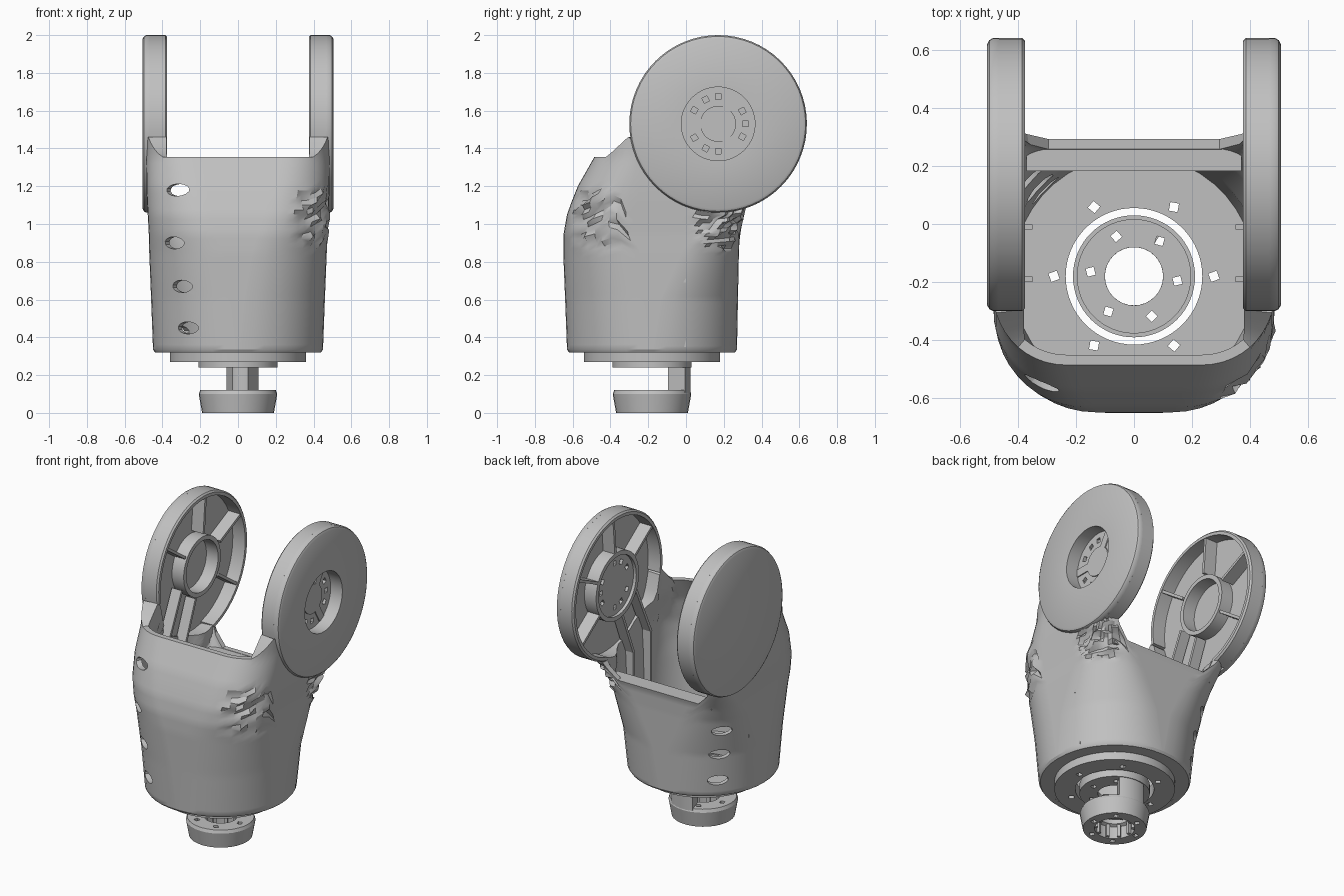
import bpy, bmesh, math, random
from mathutils import Matrix, Vector

random.seed(4)
if "Cube" in bpy.data.objects:
    bpy.data.objects.remove(bpy.data.objects["Cube"])

grey = bpy.data.materials.new("plain_grey")
grey.use_nodes = True
grey.diffuse_color = (0.53, 0.53, 0.53, 1)
grey.node_tree.nodes["Principled BSDF"].inputs["Base Color"].default_value = grey.diffuse_color

BASE_Y = -0.18               # axis of the base
DISC_Y, DISC_Z = 0.17, 1.53  # axis of the two discs
parts = []


def finish(name, bm):
    bmesh.ops.remove_doubles(bm, verts=bm.verts, dist=1e-5)
    bmesh.ops.recalc_face_normals(bm, faces=bm.faces)
    mesh = bpy.data.meshes.new(name)
    bm.to_mesh(mesh)
    bm.free()
    mesh.materials.append(grey)
    ob = bpy.data.objects.new(name, mesh)
    bpy.context.collection.objects.link(ob)
    parts.append(ob)
    return ob


def activate(ob):
    bpy.ops.object.select_all(action='DESELECT')
    ob.select_set(True)
    bpy.context.view_layer.objects.active = ob


def lathe(name, profile, axis, start=0, end=360, steps=64, side=1):
    """Revolve a closed (radius, offset) profile about the base or disc axis."""
    bm = bmesh.new()
    full = end - start >= 360
    rows = []
    for i in range(steps if full else steps + 1):
        a = math.radians(start + (end - start) * i / steps)
        c, s = math.cos(a), math.sin(a)
        if axis == 'X':
            pts = [(h * side, DISC_Y + r * c, DISC_Z + r * s) for r, h in profile]
        else:
            pts = [(r * c, BASE_Y + r * s, h) for r, h in profile]
        rows.append([bm.verts.new(p) for p in pts])
    n = len(profile)
    for i in range(steps):
        a, b = rows[i], rows[(i + 1) % len(rows)]
        for j in range(n):
            k = (j + 1) % n
            if profile[j][0] or profile[k][0]:
                bm.faces.new((a[j], a[k], b[k], b[j]))
    if not full:
        bm.faces.new(rows[0])
        bm.faces.new(rows[-1])
    return finish(name, bm)


def ring(name, r0, r1, h0, h1, axis, **kw):
    return lathe(name, [(r0, h0), (r1, h0), (r1, h1), (r0, h1)], axis, **kw)


def boxes(name, items):
    """Boxes given as (centre, size, axis of turn, degrees)."""
    bm = bmesh.new()
    for loc, size, axis, deg in items:
        m = (Matrix.Translation(loc) @ Matrix.Rotation(math.radians(deg), 4, axis)
             @ Matrix.Diagonal((*size, 1)))
        bmesh.ops.create_cube(bm, size=1, matrix=m)
    return finish(name, bm)


def cut(ob, cutter):
    activate(ob)
    mod = ob.modifiers.new("cut", 'BOOLEAN')
    mod.operation, mod.solver, mod.object = 'DIFFERENCE', 'EXACT', cutter
    bpy.ops.object.modifier_apply(modifier=mod.name)
    parts.remove(cutter)
    bpy.data.objects.remove(cutter)


def bolt_holes(radius, angles, z, size):
    return boxes("hole_cutter", [((radius * math.cos(math.radians(a)),
                 BASE_Y + radius * math.sin(math.radians(a)), z),
                 (size, size, .3), 'Z', a + 20) for a in angles])


# Body sections: height, half width, front, back, front and back corner radius
levels = [(.32, .44, -.62, .26, .43, .43), (.335, .45, -.63, .27, .44, .44),
          (.6, .46, -.64, .275, .42, .4), (.85, .47, -.65, .28, .38, .28), (.95, .472, -.648, .285, .34, .2),
          (1.05, .478, -.63, .31, .31, .13), (1.12, .482, -.605, .33, .3, .1),
          (1.2, .485, -.573, .33, .28, .1), (1.355, .485, -.485, .33, .25, .1),
          (1.6, .485, -.485, .33, .25, .1)]
CORNER, COLUMNS, ROWS = 11, 88, 40


def section_point(z, inset, j):
    low, high = next((a, b) for a, b in zip(levels, levels[1:]) if z <= b[0])
    t = (z - low[0]) / (high[0] - low[0])
    hx, front, back, r_front, r_back = [a + (b - a) * t for a, b in zip(low[1:], high[1:])]

    def corner(q, i):
        q %= 4
        r = r_back if q < 2 else r_front
        cx = (hx - r) * (1, -1, -1, 1)[q]
        cy = back - r if q < 2 else front + r
        a = math.pi / 2 * (q + i / CORNER)
        return Vector((cx + (r - inset) * math.cos(a), cy + (r - inset) * math.sin(a), z))

    q, i = divmod(j, 2 * CORNER)
    if i <= CORNER:
        return corner(q, i)
    return corner(q, CORNER).lerp(corner(q + 1, 0), i / CORNER - 1)


def clamp(v):
    return max(0, min(1, v))


def rim_height(p):
    """Front rim, rising arms that meet the discs, and a low back rim."""
    under = DISC_Z - math.sqrt(max(0, .45 ** 2 - (p.y - DISC_Y) ** 2))
    top = min(under, 1.355 + .13 * clamp((p.y + .42) / .14))
    if p.y > DISC_Y:
        top = .98 + (top - .98) * clamp((abs(p.x) - .34) / .06)
    return top


def inner_point(z, j):
    """Inner wall, thickened to the inside of the arms near the discs."""
    p = section_point(z, .035, j)
    front = clamp((z - 1.1) / .2) * clamp((p.y + .44) / .06) * clamp((-.12 - p.y) / .1)
    back = clamp((z - .9) / .1) * clamp((p.y - .08) / .1)
    flush = math.copysign(min(abs(p.x), .378), p.x)
    p.x += (flush - p.x) * max(front, back)
    return p


# Body shell with an outer and an inner wall, crumpled at two spots on the left flank
crumples = [(Vector((.45, .2, .98)), .14), (Vector((.4, -.46, 1.03)), .16)]
bm = bmesh.new()
columns = []
for j in range(COLUMNS):
    top = 1.2
    for _ in range(4):
        top = rim_height(section_point(top, 0, j))
    heights = [.32, .335] + [.335 + (top - .335) * i / ROWS for i in range(1, ROWS + 1)]
    outer = [section_point(z, 0, j) for z in heights]
    for p in outer:
        if any((p - c).length < r for c, r in crumples):
            f = 1 + random.uniform(-.045, .03)
            p.x, p.y = p.x * f, BASE_Y + (p.y - BASE_Y) * f
    inner = [inner_point(z, j) for z in reversed(heights)]
    columns.append([bm.verts.new(p) for p in outer + inner])
for j, a in enumerate(columns):
    b = columns[(j + 1) % COLUMNS]
    for i in range(len(a)):
        k = (i + 1) % len(a)
        bm.faces.new((a[i], b[i], b[k], a[k]))
body = finish("body_shell", bm)

# Oval slots, four on the front right and three on the back right
slots = [((-.32, -.55, 1.18), -35), ((-.31, -.53, .9), -38), ((-.28, -.54, .67), -37),
         ((-.26, -.55, .45), -35), ((-.36, .15, .78), -135), ((-.345, .145, .61), -135),
         ((-.33, .14, .43), -135)]
bm = bmesh.new()
for loc, deg in slots:
    m = (Matrix.Translation(loc) @ Matrix.Rotation(math.radians(deg), 4, 'Z')
         @ Matrix.Rotation(math.pi / 2, 4, 'X') @ Matrix.Diagonal((1, .5, 1, 1)))
    bmesh.ops.create_cone(bm, cap_ends=True, segments=14, radius1=.065, radius2=.065, depth=.2, matrix=m)
cut(body, finish("slot_cutter", bm))

boxes("back_ledge", [((0, .222, .963), (.74, .08, .03), 'Z', 0)])

# Base plates
floor = ring("floor_plate", .235, .425, .322, .35, 'Z')
cut(floor, bolt_holes(.275, range(0, 360, 60), .33, .03))
flange = ring("lower_flange", .235, .36, .27, .325, 'Z')
cut(flange, bolt_holes(.275, range(0, 360, 60), .3, .03))

# Output shaft under the base
shaft_plate = ring("shaft_plate", .1, .21, .24, .27, 'Z')
cut(shaft_plate, bolt_holes(.15, range(-6, 354, 60), .26, .028))
ring("shaft_lip", .195, .21, .265, .3, 'Z')
ring("shaft_neck", .1, .205, .1, .245, 'Z', start=58, end=107, steps=12)
foot = lathe("shaft_foot", [(.12, 0), (.19, 0), (.208, .1), (.2, .12), (.1, .12), (.1, .09), (.12, .08)],
             'Z', steps=32)
cut(foot, bolt_holes(.15, range(-6, 354, 60), .06, .028))
boxes("foot_teeth", [((.116 * math.cos(a), BASE_Y + .116 * math.sin(a), .045), (.03, .02, .08),
      'Z', math.degrees(a)) for a in [math.tau * i / 10 for i in range(10)]])

# Two hollow discs with ribs
for side, label in ((1, "left"), (-1, "right")):
    hole = .195 if side > 0 else 0
    lathe(label + "_disc_plate", [(hole, .465), (.47, .465), (.47, .485), (.463, .498), (.45, .505),
                                  (hole, .505)], 'X', side=side)
    lathe(label + "_disc_rim", [(.44, .47), (.47, .47), (.47, .385), (.46, .375), (.44, .375)],
          'X', start=-76, end=190, steps=48, side=side)
    hub_r = .195 if side > 0 else .165
    ring(label + "_hub", hub_r, hub_r + .028, .38, .48, 'X', side=side)
    ribs = []
    for deg in (85, 25, 145, -35):
        a = math.radians(deg)
        ribs.append(((side * .425, DISC_Y + .33 * math.cos(a), DISC_Z + .33 * math.sin(a)),
                     (.09, .24, .018), 'X', deg))
    # Long double rib runs down from the hub into the body
    for shift in (-.09, .09):
        top = Vector((side * .422, DISC_Y - .13 + shift * .8, DISC_Z - .15 - shift * .6))
        knee = Vector((side * .422, -.1 + shift, 1.06 - shift * .4))
        base = Vector((side * .422, -.1 + shift, .7))
        for p, q in ((top, knee), (knee, base)):
            d = q - p
            ribs.append(((p + q) / 2, (.07, d.length + .02, .018), 'X',
                         math.degrees(math.atan2(d.z, d.y))))
        ribs.append(((side * .385, -.1 + shift, .53), (.07, .36, .018), 'X', 90))
    boxes(label + "_ribs", ribs)

# Recessed bolt plate in the left hub
hub_cap = ring("hub_cap", 0, .2, .4, .42, 'X')
angles = [0, 28, 90, 117, 150, 210, 243, 270, 332]
cut(hub_cap, boxes("hole_cutter", [((.41, DISC_Y + .145 * math.cos(math.radians(a)),
    DISC_Z + .145 * math.sin(math.radians(a))), (.2, .03, .03), 'X', a) for a in angles]))
ring("hub_boss", 0, .095, .415, .428, 'X', steps=32)
boxes("hub_boss_arms", [((.421, DISC_Y + .12 * math.cos(math.radians(a)),
      DISC_Z + .12 * math.sin(math.radians(a))), (.012, .14, .05), 'X', a) for a in (60, 180, 300)])

for ob in parts:
    activate(ob)
    bpy.ops.object.shade_smooth_by_angle(angle=math.radians(30))
